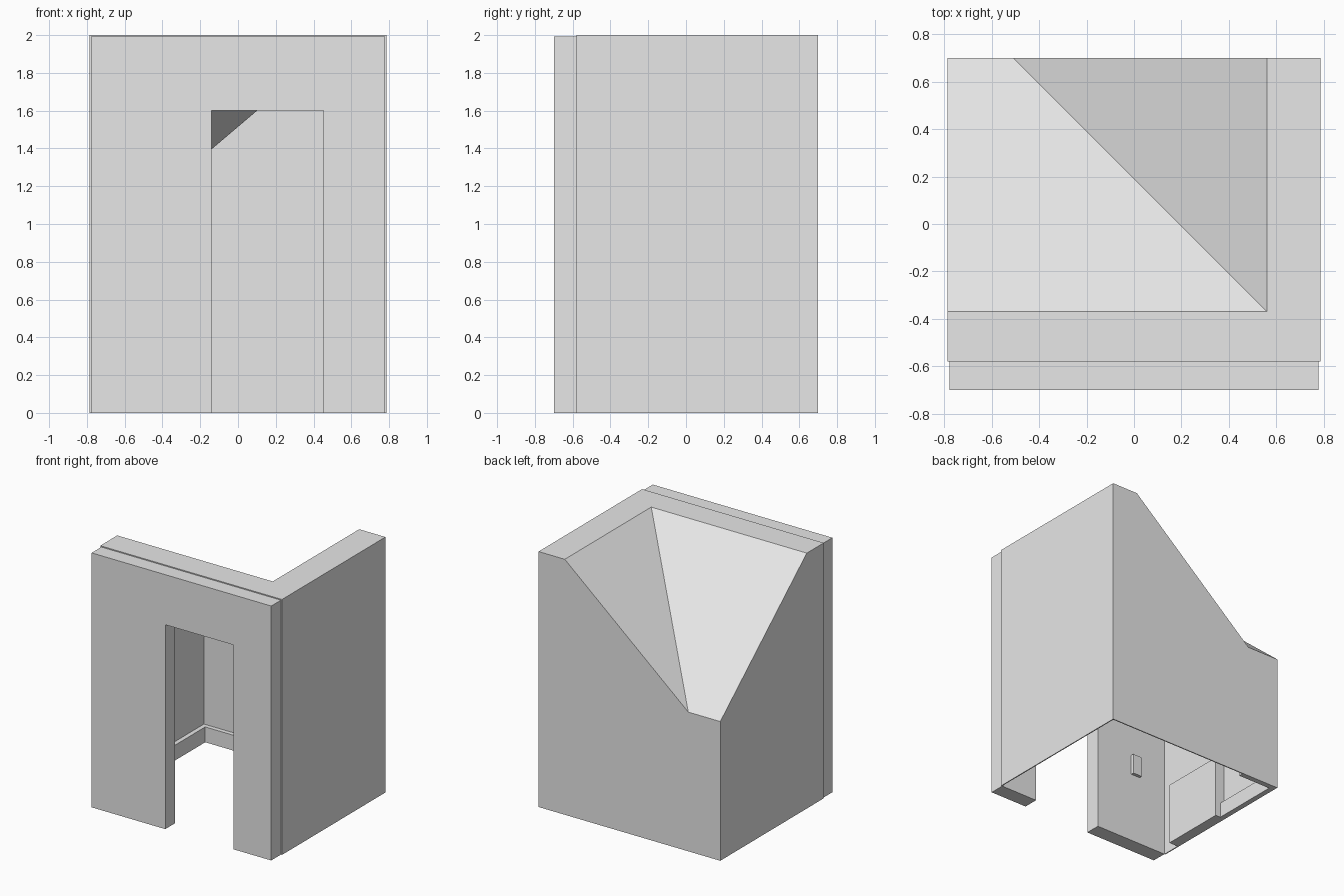
import bpy, bmesh
from mathutils import Vector

cube = bpy.data.objects.get("Cube")
if cube:
    bpy.data.objects.remove(cube, do_unlink=True)

# One plain grey for everything
grey = bpy.data.materials.new("plain_grey")
grey.use_nodes = True
colour = (0.8, 0.8, 0.8, 1)
grey.diffuse_color = colour
grey.node_tree.nodes["Principled BSDF"].inputs["Base Color"].default_value = colour


def add_object(name, bm):
    mesh = bpy.data.meshes.new(name)
    bm.to_mesh(mesh)
    bm.free()
    mesh.materials.append(grey)
    obj = bpy.data.objects.new(name, mesh)
    bpy.context.collection.objects.link(obj)
    return obj


def box(name, x, y, z):
    bm = bmesh.new()
    bmesh.ops.create_cube(bm, size=1)
    for v in bm.verts:
        v.co = [r[0] if c < 0 else r[1] for c, r in zip(v.co, (x, y, z))]
    return add_object(name, bm)


SIDE, FRONT, BACK, TOP = 0.787, -0.58, 0.70, 2.0
RIDGE_X, RIDGE_Y = 0.56, -0.37       # inner corner of the flat roof
VALLEY_X, EAVE = -0.51, 1.09         # lower end of the roof valley
THIN = 0.008

# Thin shell: three walls, flat roof edge and two slopes meeting in a valley
points = {
    "a": (-SIDE, FRONT, TOP), "b": (SIDE, FRONT, TOP), "c": (SIDE, BACK, TOP),
    "d": (RIDGE_X, BACK, TOP), "e": (RIDGE_X, RIDGE_Y, TOP), "f": (-SIDE, RIDGE_Y, TOP),
    "g": (VALLEY_X, BACK, EAVE), "h": (-SIDE, BACK, EAVE),
    "i": (-SIDE, FRONT, 0), "j": (SIDE, FRONT, 0), "k": (SIDE, BACK, 0), "l": (-SIDE, BACK, 0),
}
bm = bmesh.new()
verts = {key: bm.verts.new(co) for key, co in points.items()}
for outline in ("abcdef", "fegh", "edg", "klhgdc", "liafh", "jkcb"):
    bm.faces.new([verts[key] for key in outline])
shell = add_object("walls_and_roof", bm)
solid = shell.modifiers.new("thickness", "SOLIDIFY")
solid.thickness, solid.offset, solid.use_even_offset = THIN, -1, True

# Front wall with a doorway
W, DOOR_L, DOOR_R, DOOR_TOP = 0.778, -0.14, 0.453, 1.6
profile = [(-W, 0), (DOOR_L, 0), (DOOR_L, DOOR_TOP), (DOOR_R, DOOR_TOP), (DOOR_R, 0),
           (W, 0), (W, TOP - THIN), (-W, TOP - THIN)]
bm = bmesh.new()
face = bm.faces.new([bm.verts.new((x, -BACK, z)) for x, z in profile])
new = bmesh.ops.extrude_face_region(bm, geom=[face])["geom"]
bmesh.ops.translate(bm, verts=[g for g in new if isinstance(g, bmesh.types.BMVert)],
                    vec=Vector((0, FRONT + BACK, 0)))
bmesh.ops.recalc_face_normals(bm, faces=bm.faces)
add_object("front_wall", bm)

# Fittings inside the room
inner_x, inner_y = -SIDE + THIN, BACK - THIN
box("low_cabinet", (inner_x, -0.70), (-0.43, 0.10), (0, 0.49))
box("side_skirting", (inner_x, inner_x + 0.035), (0.10, inner_y), (0, 0.12))
box("back_skirting", (inner_x + 0.035, -0.46), (inner_y - 0.035, inner_y), (0, 0.12))
box("wall_switch", (-0.54, -0.46), (FRONT, FRONT + 0.025), (0.56, 0.72))
